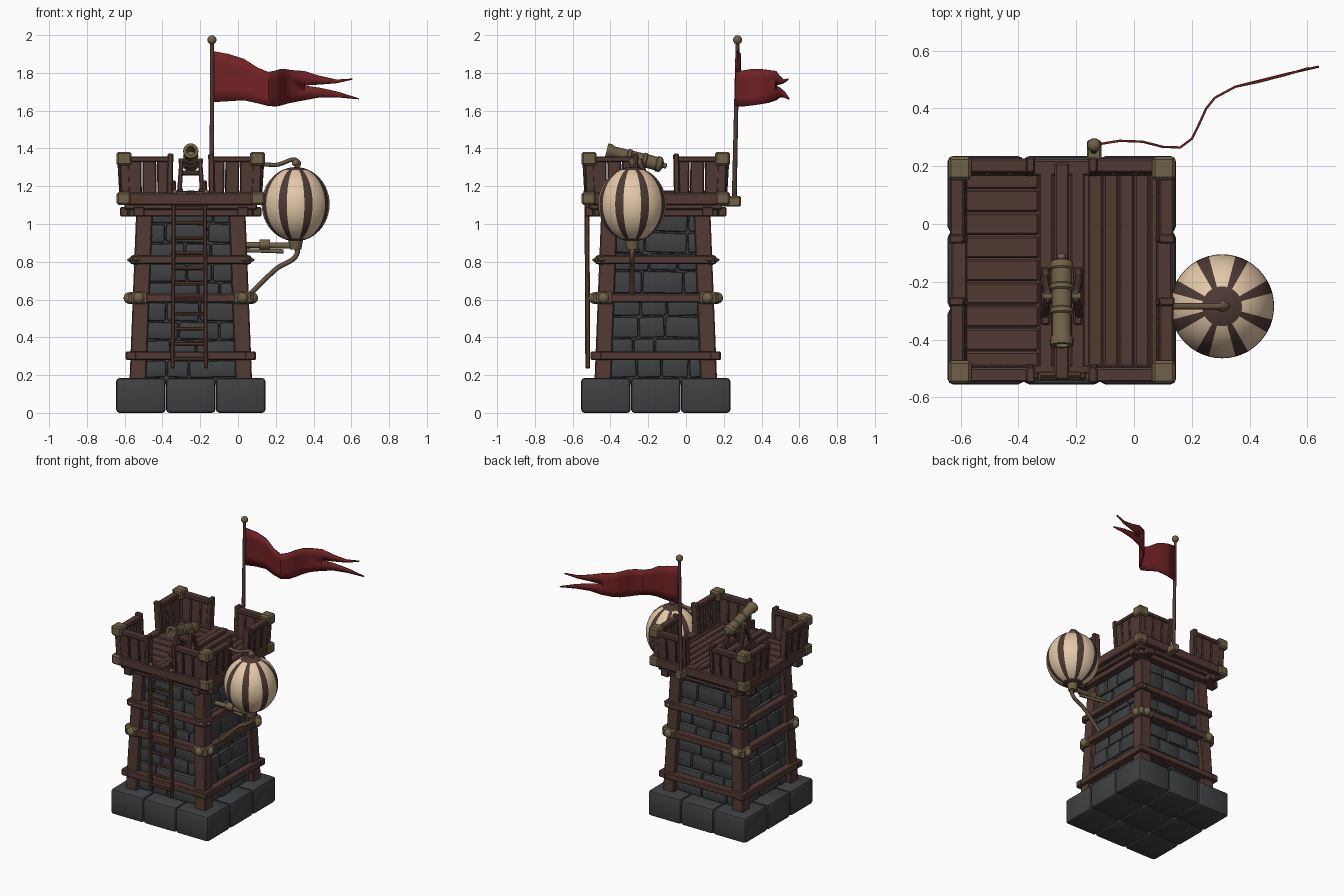
import bpy, bmesh, math, random
from mathutils import Matrix, Vector

random.seed(4)
if "Cube" in bpy.data.objects:
    bpy.data.objects.remove(bpy.data.objects["Cube"])


def material(name, rgb):
    m = bpy.data.materials.new(name)
    m.use_nodes = True
    m.diffuse_color = (*rgb, 1)
    m.node_tree.nodes["Principled BSDF"].inputs["Base Color"].default_value = (*rgb, 1)
    return m


WOOD = material("dark wood", (.085, .042, .034))
LADDER = material("reddish wood", (.1, .043, .028))
STONE = material("dark stone", (.05, .052, .055))
BRASS = material("dull brass", (.16, .117, .063))
CREAM = material("cream cloth", (.78, .58, .39))
STRIPE = material("brown cloth", (.075, .042, .034))
RED = material("red cloth", (.17, .016, .018))
ROPE = material("rope", (.13, .085, .055))

# Tower axis, and the four sides turned around it
TOWER = Matrix.Translation((-.25, -.16, 0))
SIDES = [TOWER @ Matrix.Rotation(k * math.pi / 2, 4, "Z") for k in range(4)]
WORLD = Matrix.Identity(4)


class Part:
    """Collects solids into one named mesh object."""

    def __init__(self, name, *mats):
        self.name, self.mats, self.bm = name, mats, bmesh.new()

    def shape(self, matrix, bevel, segments=1):
        verts = bmesh.ops.create_cube(self.bm, size=1, matrix=matrix)["verts"]
        edges = list({e for v in verts for e in v.link_edges})
        if bevel:
            bmesh.ops.bevel(self.bm, geom=edges, offset=bevel, segments=segments,
                            affect="EDGES", profile=.5)

    def box(self, pos, size, frame=TOWER, bevel=.006, segments=1, turn=0):
        self.shape(frame @ Matrix.Translation(pos) @ Matrix.Rotation(turn, 4, "Y")
                   @ Matrix.Diagonal((*size, 1)), bevel, segments)

    def post(self, low, high, w, d, frame=TOWER, bevel=.006):
        """Sheared upright between two points."""
        a, b = Vector(low), Vector(high)
        m = Matrix.Diagonal((w, d, 1, 1))
        for i in range(3):
            m[i][2], m[i][3] = (b - a)[i], ((a + b) / 2)[i]
        self.shape(frame @ m, bevel)

    def rod(self, a, b, r, r2=None, frame=WORLD, sides=12):
        a, b = Vector(a), Vector(b)
        turn = (b - a).to_track_quat("Z", "Y").to_matrix().to_4x4()
        bmesh.ops.create_cone(self.bm, cap_ends=True, segments=sides, radius1=r,
                              radius2=r if r2 is None else r2, depth=(b - a).length,
                              matrix=frame @ Matrix.Translation((a + b) / 2) @ turn)

    def ball(self, pos, r, frame=WORLD, u=16, v=8, stretch=1):
        bmesh.ops.create_uvsphere(self.bm, u_segments=u, v_segments=v, radius=r,
                                  matrix=frame @ Matrix.Translation(pos)
                                  @ Matrix.Diagonal((1, 1, stretch, 1)))

    def lathe(self, profile, matrix, n=20):
        rings = [[self.bm.verts.new(matrix @ Vector((r * math.cos(math.tau * i / n),
                  r * math.sin(math.tau * i / n), t))) for i in range(n)] for r, t in profile]
        for p, q in zip(rings, rings[1:]):
            for i in range(n):
                j = (i + 1) % n
                self.bm.faces.new((p[i], p[j], q[j], q[i]))

    def strip(self, stations, rows):
        """Cloth from (x, y, top, bottom) stations."""
        cols = [[self.bm.verts.new((x, y, t + (b - t) * i / rows)) for i in range(rows + 1)]
                for x, y, t, b in stations]
        for p, q in zip(cols, cols[1:]):
            for i in range(rows):
                self.bm.faces.new((p[i], p[i + 1], q[i + 1], q[i]))

    def done(self):
        me = bpy.data.meshes.new(self.name)
        self.bm.to_mesh(me)
        self.bm.free()
        for m in self.mats:
            me.materials.append(m)
        ob = bpy.data.objects.new(self.name, me)
        bpy.context.collection.objects.link(ob)
        return ob


def rope(name, points, r):
    cu = bpy.data.curves.new(name, "CURVE")
    cu.dimensions, cu.bevel_depth, cu.bevel_resolution = "3D", r, 2
    cu.use_fill_caps = True
    s = cu.splines.new("BEZIER")
    s.bezier_points.add(len(points) - 1)
    for bp, p in zip(s.bezier_points, points):
        bp.co, bp.handle_left_type, bp.handle_right_type = p, "AUTO", "AUTO"
    cu.materials.append(ROPE)
    bpy.context.collection.objects.link(bpy.data.objects.new(name, cu))


def lean(z, low, high):
    return low + (high - low) * (z - .185) / .875


# Foundation blocks
base = Part("foundation_blocks", STONE)
for i in (-1, 0, 1):
    for j in (-1, 0, 1):
        base.box((i * .264, j * .264, .0925), (.262, .262, .185), bevel=.018, segments=2)
base.done()

# Tapered core with irregular stone courses
core = Part("stone_core", STONE)
core.rod((0, 0, .15), (0, 0, 1.08), .385, .333, TOWER @ Matrix.Rotation(math.pi / 4, 4, "Z"), 4)
core.done()
bricks = Part("wall_stones", STONE)
for side in SIDES:
    z = .185
    while z < 1.03:
        h = min(random.uniform(.085, .125), 1.08 - z)
        x = -.25
        while x < .24:
            w = min(random.uniform(.11, .23), .25 - x)
            if .25 - x - w < .06:
                w = .25 - x
            out = lean(z + h / 2, .268, .233) + random.uniform(-.004, .006)
            bricks.box((x + w / 2, -out, z + h / 2), (w - .006, .05, h - .006), side,
                       .012, 2, random.uniform(-.04, .04))
            x += w
        z += h
bricks.done()

# Timber frame and its brass fittings
frame = Part("timber_frame", WOOD)
fit = Part("brass_fittings", BRASS)
for s in SIDES:
    frame.post((.28, -.28, .18), (.245, -.245, 1.07), .088, .088, s)
    for z, half, y in ((.302, .345, .315), (.608, .32, .3), (.81, .315, .292), (1.062, .335, .3)):
        frame.box((0, -y, z), (2 * half, .055, .046), s)
    for x in (-.275, .275):
        fit.box((x, -.312, .608), (.1, .04, .062), s, .01)
        fit.ball((x, -.325, .608), .031, s)
        fit.ball((x * 1.04, -.295, .81), .045, s, 4, 2, .7)
        frame.box((x, -.33, 1.065), (.06, .09, .05), s)
    fit.box((.355, -.355, 1.135), (.074, .074, .07), s, .01)
    fit.box((.353, -.353, 1.346), (.08, .08, .072), s, .01)
frame.done()
fit.done()

# Parapet with a gap in the middle of each side
wall = Part("parapet", WOOD)
for s in SIDES:
    wall.box((0, -.355, 1.133), (.69, .055, .066), s)
    wall.post((.345, -.345, 1.16), (.352, -.352, 1.34), .05, .05, s)
    for d in (-1, 1):
        for i in range(3):
            x, top = d * (.14 + i * .078), 1.345 + random.uniform(-.008, .008)
            wall.post((x, -.35, 1.16), (x * 1.01, -.362, top), .074, .034, s)
        wall.post((d * .112, -.352, 1.15), (d * .108, -.365, 1.372), .032, .052, s)
        wall.box((d * .22, -.362, 1.342), (.23, .05, .03), s)
wall.done()

# Deck boards
deck = Part("deck", WOOD)
deck.box((0, 0, 1.1), (.7, .7, .05))
for i in range(9):
    deck.box((-.215, -.32 + i * .08, 1.137), (.27, .076, .03))
for i in range(5):
    deck.box((.116 + i * .054, 0, 1.137), (.051, .68, .03))
for i in (-1, 0, 1):
    deck.box((i * .054, -.004, 1.145 + .012 * (i == 0)), (.05, .75, .04))
deck.done()

# Ladder
ladder = Part("ladder", LADDER)
for d in (-1, 1):
    ladder.post((-.258 + d * .088, -.52, .235), (-.258 + d * .082, -.525, 1.23), .022, .026, WORLD)
for i in range(12):
    z = .285 + i * .08
    ladder.rod((-.355, -.522, z), (-.161, -.522, z), .01, sides=8)
ladder.done()
bolts = Part("ladder_bolts", BRASS)
for x in (-.335, -.168):
    bolts.ball((x, -.53, 1.17), .014)
bolts.done()

# Cannon and carriage
axis = Vector((0, -.29, .075))
aim = Matrix.Translation((-.25, -.13, 1.313)) @ axis.to_track_quat("Z", "Y").to_matrix().to_4x4()
barrel = Part("cannon_barrel", BRASS)
barrel.lathe([(0, -.03), (.014, -.026), (.014, -.01), (.036, 0), (.041, .01), (.041, .025),
              (.036, .03), (.036, .08), (.041, .085), (.041, .1), (.035, .105), (.035, .165),
              (.04, .17), (.04, .185), (.033, .19), (.033, .265), (.04, .275), (.04, .3),
              (.024, .3), (.022, .2), (0, .2)], aim)
barrel.rod((-.315, -.25, 1.335), (-.185, -.25, 1.335), .012)
barrel.done()
carriage = Part("cannon_carriage", WOOD)
for d in (-1, 1):
    for y in (-.32, -.18):
        carriage.post((-.25 + d * .062, y, 1.15), (-.25 + d * .048, -.25, 1.345), .024, .035, WORLD)
    carriage.box((-.25 + d * .056, -.25, 1.175), (.03, .2, .03), WORLD)
carriage.box((-.25, -.25, 1.27), (.1, .05, .024), WORLD)
carriage.done()

# Striped balloon
BX, BY, BZ = .305, -.285, 1.105
balloon = Part("balloon", CREAM, STRIPE)
balloon.ball((BX, BY, BZ), .18, u=48, v=24, stretch=1.09)
for f in balloon.bm.faces:
    c = f.calc_center_median() - Vector((BX, BY, BZ))
    off = (math.degrees(math.atan2(c.y, c.x)) % 45) - 22.5
    f.material_index = int(abs(off) < 6 or abs(c.z) > .184)
balloon.done()

# Balloon mooring
mount = Part("balloon_mount", BRASS)
mount.rod((BX, BY, .865), (BX, BY, .92), .03, .04)
mount.rod((.02, BY, .89), (BX, BY, .885), .016)
mount.rod((.02, BY + .03, .862), (.24, BY, .855), .011)
mount.rod((.115, BY, .892), (.17, BY, .892), .027)
mount.ball((BX, BY, 1.325), .02)
mount.done()
rope("mooring_rope_top", [(.1, BY, 1.32), (.2, BY, 1.313), (.32, BY, 1.328), (BX, BY, 1.29)], .011)
rope("mooring_rope_low", [(BX, BY, .88), (.315, BY, .85), (.2, BY, .76), (.05, BY, .615)], .013)

# Flagpole and pennant
pole = Part("flagpole", WOOD)
pole.rod((-.138, .255, 1.11), (-.138, .273, 1.97), .013, .01)
pole.done()
holder = Part("flagpole_holder", BRASS)
holder.box((-.138, .24, 1.12), (.05, .1, .055), WORLD)
holder.ball((-.138, .273, 1.975), .024)
holder.done()
flag = Part("pennant", RED)
flag.strip([(-.13, .275, 1.915, 1.645), (-.05, .288, 1.9, 1.65), (.03, .285, 1.875, 1.655),
            (.1, .267, 1.83, 1.64), (.16, .265, 1.805, 1.625), (.2, .295, 1.812, 1.622),
            (.225, .345, 1.82, 1.627), (.25, .4, 1.82, 1.635), (.28, .437, 1.815, 1.642),
            (.35, .475, 1.81, 1.655)], 4)
flag.strip([(.35, .475, 1.81, 1.733), (.43, .492, 1.785, 1.738), (.52, .515, 1.765, 1.745),
            (.605, .54, 1.77, 1.764)], 2)
flag.strip([(.35, .475, 1.733, 1.655), (.43, .495, 1.722, 1.67), (.53, .52, 1.7, 1.67),
            (.64, .545, 1.665, 1.66)], 2)
bmesh.ops.remove_doubles(flag.bm, verts=flag.bm.verts[:], dist=.0005)
solid = flag.done().modifiers.new("cloth_thickness", "SOLIDIFY")
solid.thickness, solid.offset = .008, 0

# Smooth rounded forms, keep edges crisp
bpy.ops.object.select_all(action="DESELECT")
for ob in bpy.context.scene.objects:
    if ob.type == "MESH":
        ob.select_set(True)
        bpy.context.view_layer.objects.active = ob
bpy.ops.object.shade_smooth_by_angle(angle=math.radians(35))
